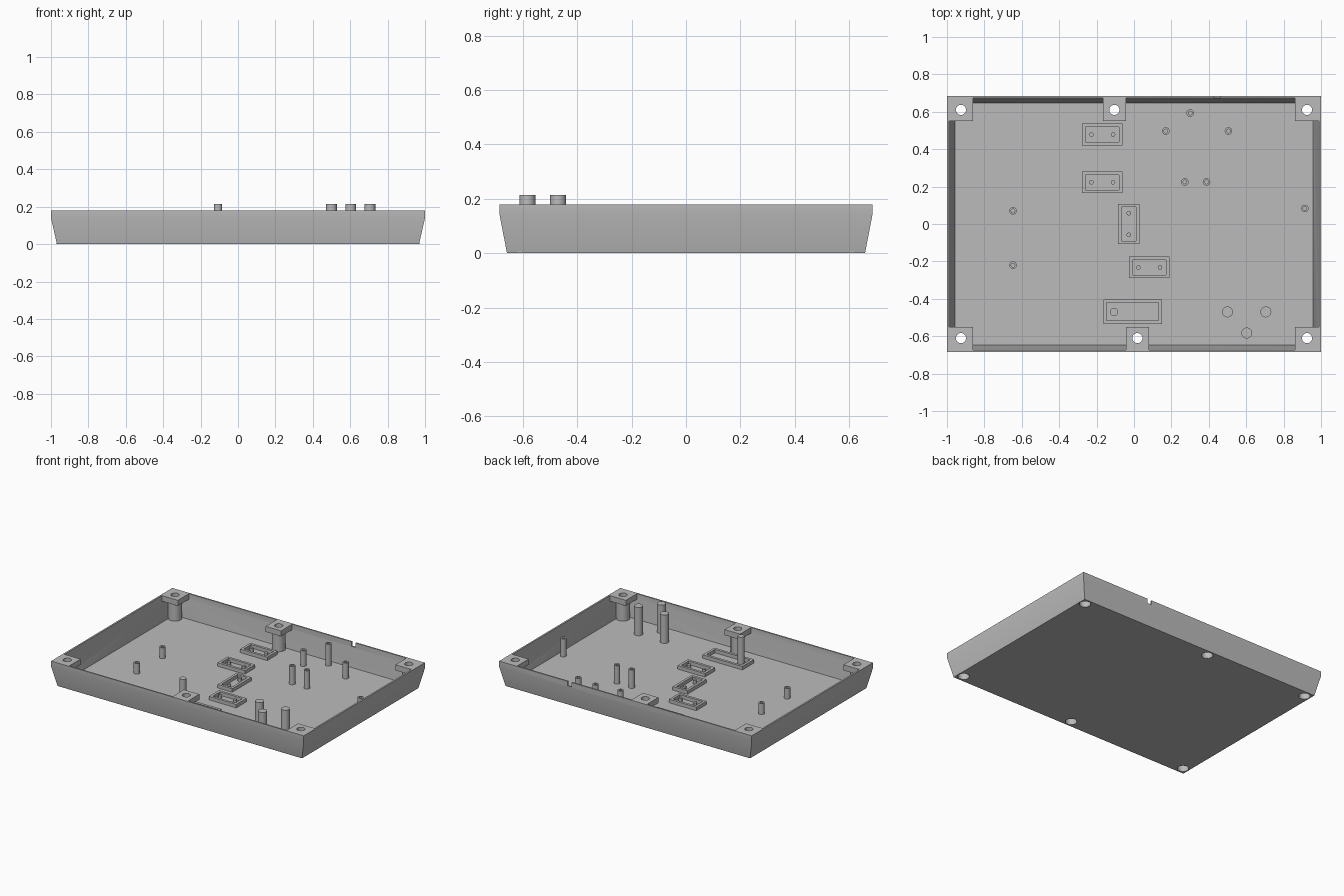
import bpy, bmesh, math

if "Cube" in bpy.data.objects:
    bpy.data.objects.remove(bpy.data.objects["Cube"], do_unlink=True)

grey = bpy.data.materials.new("moulded grey")
grey.use_nodes = True
grey.diffuse_color = (0.5, 0.5, 0.5, 1)
grey.node_tree.nodes["Principled BSDF"].inputs["Base Color"].default_value = (0.5, 0.5, 0.5, 1)

TOP, LEDGE, FLOOR = 0.18, 0.14, 0.012
parts = []


def rect(hx, hy, z, cx=0, cy=0):
    return [(cx + sx * hx, cy + sy * hy, z) for sx, sy in ((-1, -1), (1, -1), (1, 1), (-1, 1))]


def circle(x, y, r, z, n=32):
    return [(x + r * math.cos(2 * math.pi * i / n), y + r * math.sin(2 * math.pi * i / n), z)
            for i in range(n)]


def loft(name, rings, closed=False):
    """Skin a stack of rings; closed joins last to first, otherwise both ends are capped."""
    bm = bmesh.new()
    loops = [[bm.verts.new(p) for p in ring] for ring in rings]
    pairs = list(zip(loops, loops[1:]))
    if closed:
        pairs.append((loops[-1], loops[0]))
    else:
        bm.faces.new(loops[0][::-1])
        bm.faces.new(loops[-1])
    for a, b in pairs:
        for i in range(len(a)):
            j = (i + 1) % len(a)
            bm.faces.new((a[i], a[j], b[j], b[i]))
    bmesh.ops.recalc_face_normals(bm, faces=bm.faces)
    mesh = bpy.data.meshes.new(name)
    bm.to_mesh(mesh)
    bm.free()
    mesh.materials.append(grey)
    obj = bpy.data.objects.new(name, mesh)
    bpy.context.collection.objects.link(obj)
    parts.append(obj)
    return obj


def cylinder(name, x, y, r, z0, z1):
    return loft(name, [circle(x, y, r, z0), circle(x, y, r, z1)])


def tube(name, x, y, r, bore, z0, z1):
    return loft(name, [circle(x, y, r, z0), circle(x, y, r, z1),
                       circle(x, y, bore, z1), circle(x, y, bore, z0)], True)


def cut(obj, cutter):
    cutter.hide_render = True
    mod = obj.modifiers.new("cut", 'BOOLEAN')
    mod.operation, mod.solver, mod.object = 'DIFFERENCE', 'EXACT', cutter
    bpy.context.view_layer.objects.active = obj
    bpy.ops.object.modifier_apply(modifier=mod.name)
    parts.remove(cutter)
    bpy.data.objects.remove(cutter, do_unlink=True)


# Open tray: flared outer wall, rim, inner wall, floor
tray = loft("tray", [rect(0.968, 0.658, 0), rect(1, 0.685, LEDGE), rect(1, 0.685, TOP),
                     rect(0.988, 0.675, TOP), rect(0.988, 0.675, LEDGE),
                     rect(0.957, 0.647, FLOOR)])
cut(tray, loft("notch_cutter", [rect(0.016, 0.03, 0.148, 0.443, 0.685),
                                rect(0.016, 0.03, 0.25, 0.443, 0.685)]))

# Screw mounts: block with a hole on a hollow post, open through the floor
mounts = [("corner", sx * 0.925, sy) for sx in (-1, 1) for sy in (-1, 1)]
mounts += [("back_middle", -0.105, 1), ("front_middle", 0.018, -1)]
for kind, x, side in mounts:
    y = side * 0.61
    cut(tray, cylinder("floor_cutter", x, y, 0.038, -0.1, 0.1))
    tube(kind + "_mount_post", x, y, 0.045, 0.037, 0.001, LEDGE + 0.002)
    if kind == "corner":
        hx, cx = 0.067, math.copysign(0.928, x)
    else:
        hx, cx = 0.061, x
    block = loft(kind + "_mount_block", [rect(hx, 0.065, LEDGE, cx, side * 0.615),
                                         rect(hx, 0.065, TOP, cx, side * 0.615)])
    cut(block, cylinder("hole_cutter", x, y, 0.027, 0, 0.3))

# Hollow standoffs on the floor
for x, y, top in ((0.3, 0.593, 0.168), (0.17, 0.497, 0.123), (0.505, 0.497, 0.125),
                  (0.272, 0.225, 0.143), (0.388, 0.225, 0.143), (-0.647, 0.07, 0.09),
                  (-0.647, -0.22, 0.088), (0.913, 0.083, 0.14)):
    tube("standoff", x, y, 0.02, 0.01, FLOOR - 0.004, top)

# Tall solid posts
for x, y, r in ((0.5, -0.47, 0.029), (0.705, -0.47, 0.029), (0.603, -0.583, 0.029),
                (-0.107, -0.47, 0.022)):
    cylinder("tall_post", x, y, r, FLOOR - 0.004, 0.215)

# Raised rectangular frames, four of them with a pair of locating pins
frames = [(-0.17, 0.478, 0.108, 0.058, 'X'), (-0.17, 0.223, 0.108, 0.058, 'X'),
          (-0.028, 0, 0.058, 0.108, 'Y'), (0.081, -0.232, 0.108, 0.058, 'X'),
          (-0.007, -0.469, 0.157, 0.066, None)]
for x, y, hx, hy, axis in frames:
    w, z0, z1 = 0.018, FLOOR - 0.004, 0.037
    loft("floor_frame", [rect(hx, hy, z0, x, y), rect(hx, hy, z1, x, y),
                         rect(hx - w, hy - w, z1, x, y), rect(hx - w, hy - w, z0, x, y)], True)
    if axis:
        for s in (-0.058, 0.058):
            cylinder("locating_pin", x + s * (axis == 'X'), y + s * (axis == 'Y'),
                     0.012, z0, z1)

# Smooth the round surfaces, keep edges crisp
bpy.ops.object.select_all(action='DESELECT')
for obj in parts:
    obj.select_set(True)
bpy.context.view_layer.objects.active = tray
bpy.ops.object.shade_smooth_by_angle(angle=math.radians(30))
